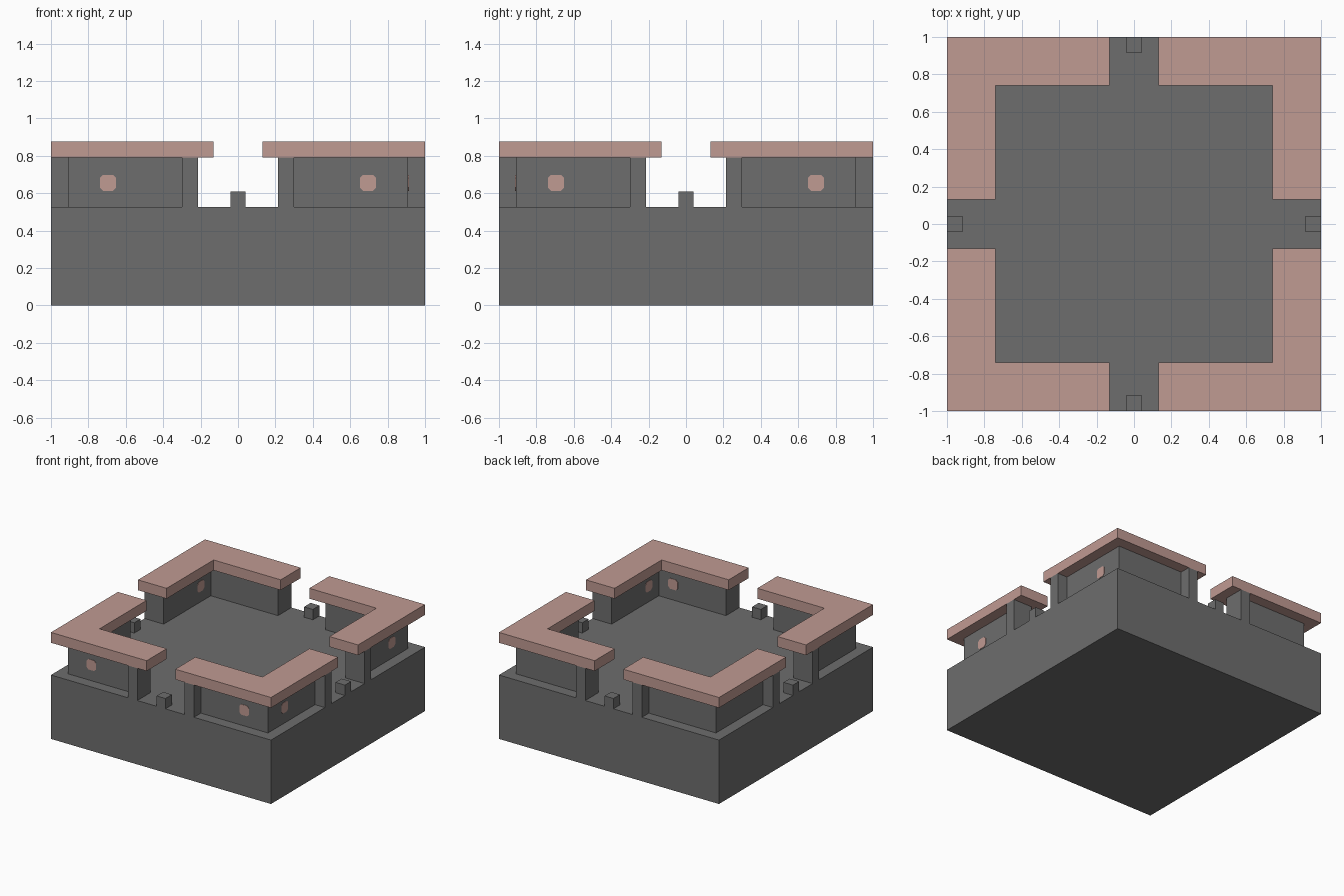
import bpy, bmesh
from mathutils import Matrix, Vector
from math import pi

cube = bpy.data.objects.get("Cube")
if cube:
    bpy.data.objects.remove(cube, do_unlink=True)


def material(name, rgb):
    mat = bpy.data.materials.new(name)
    mat.use_nodes = True
    mat.diffuse_color = (*rgb, 1)
    mat.node_tree.nodes["Principled BSDF"].inputs["Base Color"].default_value = (*rgb, 1)
    return mat


STONE = material("dark grey stone", (0.155, 0.155, 0.155))
PINK = material("dusty pink", (0.527, 0.325, 0.29))


def prism(name, outline, bottom, top, mat, matrix=None, mirror=False):
    """Extrude a flat outline upward, optionally repeat it in all four corners."""
    bm = bmesh.new()
    face = bm.faces.new([bm.verts.new((x, y, bottom)) for x, y in outline])
    up = bmesh.ops.extrude_face_region(bm, geom=[face])
    moved = [v for v in up["geom"] if isinstance(v, bmesh.types.BMVert)]
    bmesh.ops.translate(bm, verts=moved, vec=(0, 0, top - bottom))
    bmesh.ops.recalc_face_normals(bm, faces=bm.faces)
    if matrix:
        bm.transform(matrix)
    mesh = bpy.data.meshes.new(name)
    bm.to_mesh(mesh)
    bm.free()
    mesh.materials.append(mat)
    obj = bpy.data.objects.new(name, mesh)
    bpy.context.collection.objects.link(obj)
    if mirror:
        mod = obj.modifiers.new("four corners", "MIRROR")
        mod.use_axis = (True, True, False)
        mod.use_mirror_merge = False
    return obj


def rect(x0, x1, y0, y1):
    return [(x0, y0), (x1, y0), (x1, y1), (x0, y1)]


FLOOR, EAVE, ROOF = 0.525, 0.79, 0.875
OUT, INN = 0.91, 0.826        # wall faces
END, POST = 0.215, 0.30       # end post span

# Solid base block
prism("base", rect(-1, 1, -1, 1), 0, FLOOR, STONE)

# Corner walls with thicker end posts reaching the base edge
half = [(END, INN), (END, 1), (POST, 1), (POST, OUT), (OUT, OUT)]
other = [(OUT, POST), (1, POST), (1, END), (INN, END), (INN, INN)]
prism("corner_walls", half + other, FLOOR, EAVE, STONE, mirror=True)

# Overhanging corner roof slabs
g, r = 0.13, 0.74
prism("corner_roofs", [(g, r), (g, 1), (1, 1), (1, g), (r, g), (r, r)],
      EAVE, ROOF, PINK, mirror=True)

# Small block in the middle of each gateway
for i, side in enumerate(("front", "left", "back", "right")):
    prism(side + "_gate_block", rect(-0.04, 0.04, -1, -0.915), FLOOR, 0.61, STONE,
          Matrix.Rotation(i * pi / 2, 4, "Z"))

# Window plates: squares with clipped corners, thin against the walls
h, c = 0.043, 0.026
window = [(h, -c), (h, c), (c, h), (-c, h), (-h, c), (-h, -c), (-c, -h), (c, -h)]
upright = Matrix.Rotation(pi / 2, 4, "X")
for name, turn, depth in (("front_outer", 0, OUT), ("front_inner", 0, INN),
                          ("left_outer", 1, OUT), ("left_inner", 1, INN),
                          ("right_inner", 3, INN)):
    for s, label in ((-1, "a"), (1, "b")):
        place = (Matrix.Rotation(turn * pi / 2, 4, "Z")
                 @ Matrix.Translation(Vector((s * 0.695, -depth, 0.655))) @ upright)
        prism(f"{name}_window_{label}", window, -0.003, 0.003, PINK, place)
